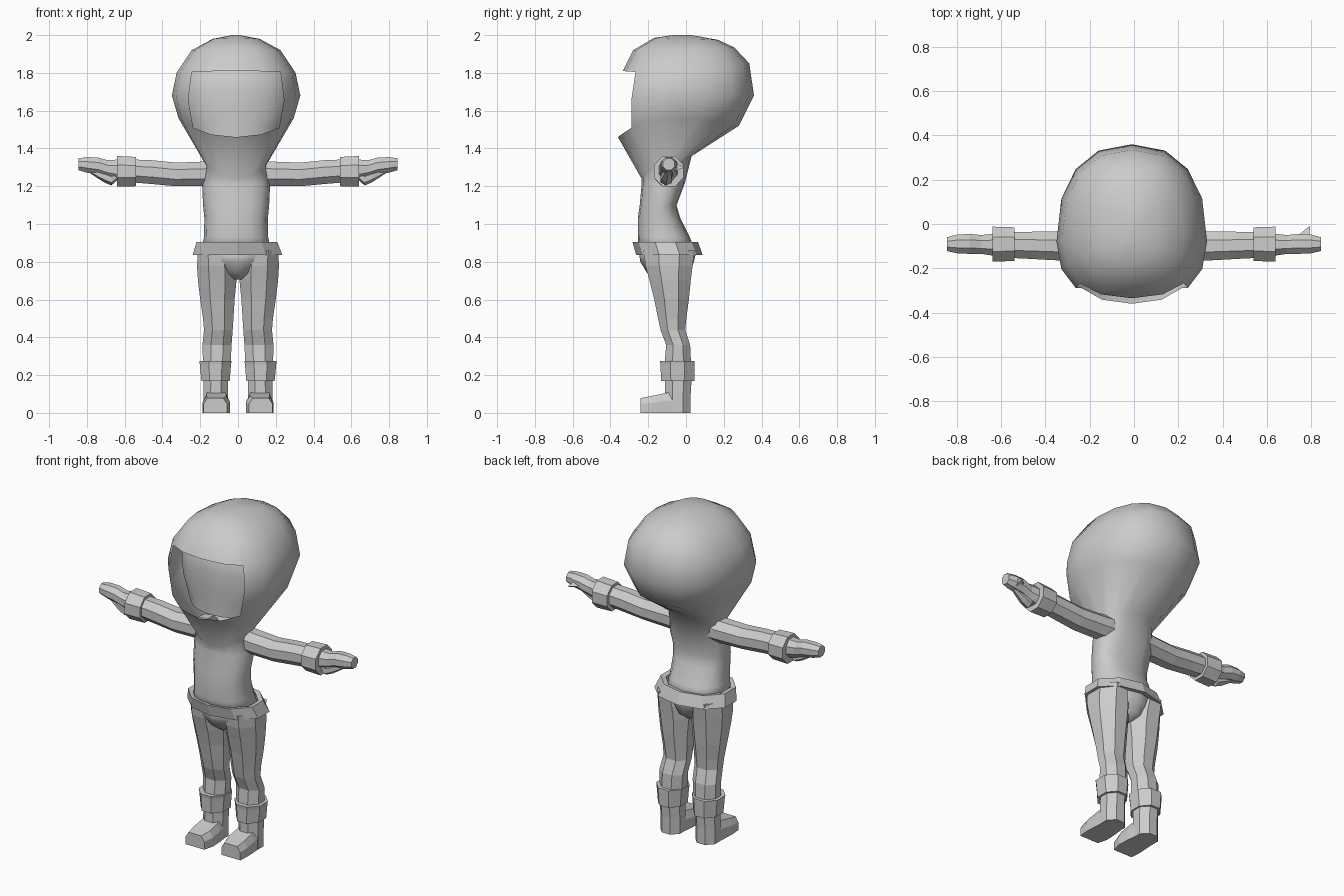
import bpy, bmesh
from math import sin, cos, pi, copysign
from mathutils import Vector


def loft(name, rings, caps=True, smooth=False, mirror=False, closed=True, skip=None):
    """Skin equal-length rings of points; skip(row, col) leaves a face out."""
    bm = bmesh.new()
    vs = [[bm.verts.new(p) for p in r] for r in rings]
    n = len(rings[0])
    for i in range(len(vs) - 1):
        for j in range(n if closed else n - 1):
            if skip and skip(i, j):
                continue
            k = (j + 1) % n
            bm.faces.new((vs[i][j], vs[i][k], vs[i + 1][k], vs[i + 1][j]))
    if caps:
        bm.faces.new(vs[0][::-1])
        bm.faces.new(vs[-1])
    bmesh.ops.remove_doubles(bm, verts=bm.verts, dist=1e-4)
    loose = [v for v in bm.verts if not v.link_faces]
    bmesh.ops.delete(bm, geom=loose, context='VERTS')
    bmesh.ops.recalc_face_normals(bm, faces=bm.faces)
    me = bpy.data.meshes.new(name)
    bm.to_mesh(me)
    bm.free()
    ob = bpy.data.objects.new(name, me)
    bpy.context.collection.objects.link(ob)
    for p in me.polygons:
        p.use_smooth = smooth
    if mirror:
        ob.modifiers.new("mirror", 'MIRROR').use_clip = False
    return ob


def box_ring(axis, t, a0, a1, b0, b1, n=8):
    """n-gon with flat sides fitted in a box, at position t on the axis."""
    out = []
    for i in range(n):
        w = 2 * pi * (i + 0.5) / n
        a = (a0 + a1) / 2 + (a1 - a0) / 2 * cos(w) / cos(pi / n)
        b = (b0 + b1) / 2 + (b1 - b0) / 2 * sin(w) / cos(pi / n)
        out.append(Vector((t, a, b) if axis == 'x' else (a, b, t)))
    return out


def tube(name, axis, rows, n=8, **kw):
    return loft(name, [box_ring(axis, *r, n=n) for r in rows], **kw)


def power(v, e=0.85):
    return copysign(abs(v) ** e, v)


def body_ring(zf, zs, zb, yf, yb, hw, yc, n=16):
    """Egg-shaped section with separate front, side and back heights."""
    out = []
    for i in range(n):
        w = 2 * pi * i / n
        c = cos(w)
        end_z, end_y = (zf, yf) if c > 0 else (zb, yb)
        out.append(Vector((-0.01 + hw * power(sin(w)),
                           yc + (end_y - yc) * abs(power(c)),
                           zs + (end_z - zs) * c * c)))
    return out


# hooded body: torso, neck and hood in one skin with a face opening
body_rows = [
    (0.86, 0.86, 0.86, -0.25, 0.05, 0.185, -0.11),
    (0.93, 0.93, 0.93, -0.255, 0.02, 0.170, -0.12),
    (1.03, 1.03, 1.03, -0.255, -0.03, 0.168, -0.13),
    (1.10, 1.10, 1.10, -0.245, -0.05, 0.175, -0.13),
    (1.21, 1.21, 1.22, -0.235, -0.005, 0.180, -0.11),
    (1.24, 1.32, 1.36, -0.235, 0.03, 0.165, -0.10),
    (1.46, 1.56, 1.52, -0.36, 0.28, 0.305, -0.08),
    (1.64, 1.68, 1.68, -0.36, 0.36, 0.34, -0.08),
    (1.81, 1.80, 1.85, -0.335, 0.335, 0.315, -0.07),
    (1.92, 1.92, 1.935, -0.28, 0.255, 0.235, -0.04),
    (1.985, 1.98, 1.975, -0.17, 0.17, 0.125, -0.02),
    (2.00, 2.00, 2.00, -0.07, 0.03, 0.02, -0.02),
]
loft("hooded_body", [body_ring(*r) for r in body_rows], smooth=True,
     skip=lambda i, j: i in (6, 7) and j in (14, 15, 0, 1))

# face set back inside the hood opening
face = []
for z, depth, hw in [(1.44, 0.17, 0.22), (1.52, 0.17, 0.25), (1.60, 0.175, 0.28),
                     (1.70, 0.175, 0.29), (1.77, 0.165, 0.285), (1.84, 0.13, 0.26)]:
    face.append([Vector((-0.01 + hw * sin(w), -0.08 - depth * cos(w), z))
                 for w in [(k - 4) / 4 * pi * 0.42 for k in range(9)]])
loft("face", face, caps=False, smooth=True, closed=False)

# belt: flared band with thickness
belt = [(0.835, -0.24, 0.235, -0.255, 0.08), (0.905, -0.22, 0.208, -0.275, 0.055),
        (0.90, -0.19, 0.18, -0.25, 0.03), (0.84, -0.20, 0.195, -0.235, 0.05),
        (0.835, -0.24, 0.235, -0.255, 0.08)]
tube("belt", 'z', belt, n=10, caps=False)

# pelvis
tube("pelvis", 'z', [
    (0.87, -0.19, 0.19, -0.245, 0.05), (0.80, -0.15, 0.15, -0.235, 0.035),
    (0.74, -0.09, 0.09, -0.20, 0.015), (0.705, -0.035, 0.035, -0.15, -0.03)],
    n=10, smooth=True)

# legs
tube("leg", 'z', [
    (0.86, 0.03, 0.212, -0.225, 0.045), (0.78, 0.01, 0.217, -0.215, 0.035),
    (0.70, 0.008, 0.212, -0.193, 0.025), (0.60, 0.018, 0.20, -0.168, 0.015),
    (0.50, 0.024, 0.185, -0.148, 0.002), (0.44, 0.028, 0.180, -0.135, -0.004),
    (0.36, 0.034, 0.188, -0.105, 0.022), (0.24, 0.04, 0.185, -0.115, 0.028)],
    mirror=True)

# boot cuffs
tube("boot_cuff", 'z', [
    (0.17, 0.044, 0.194, -0.132, 0.044), (0.255, 0.037, 0.202, -0.135, 0.046),
    (0.275, 0.034, 0.205, -0.138, 0.046)], mirror=True)

# boots: shaft and foot
tube("boot_shaft", 'z', [
    (0.18, 0.052, 0.182, -0.112, 0.030), (0.10, 0.052, 0.183, -0.112, 0.025),
    (0.0, 0.052, 0.183, -0.112, 0.025)], mirror=True)


def foot_ring(y, x0, x1, h):
    pts = [(x0, 0), (x1, 0), (x1, h * 0.6), (x1 - 0.02, h), (x0 + 0.02, h), (x0, h * 0.6)]
    return [Vector((x, y, z)) for x, z in pts]


loft("boot_foot", [foot_ring(-0.03, 0.055, 0.18, 0.12), foot_ring(-0.11, 0.045, 0.185, 0.105),
                   foot_ring(-0.18, 0.042, 0.188, 0.09), foot_ring(-0.24, 0.058, 0.183, 0.078)],
     mirror=True)

# arms
tube("arm", 'x', [
    (0.12, -0.155, -0.02, 1.20, 1.335), (0.19, -0.162, -0.025, 1.20, 1.33),
    (0.33, -0.165, -0.033, 1.20, 1.325), (0.46, -0.158, -0.035, 1.212, 1.338),
    (0.58, -0.152, -0.035, 1.222, 1.342)], mirror=True)

# glove cuffs
tube("glove_cuff", 'x', [
    (0.54, -0.167, -0.015, 1.20, 1.355), (0.64, -0.17, -0.012, 1.198, 1.36)], mirror=True)

# hands
tube("hand", 'x', [
    (0.62, -0.145, -0.042, 1.225, 1.342), (0.69, -0.135, -0.05, 1.245, 1.338),
    (0.74, -0.135, -0.045, 1.262, 1.352), (0.80, -0.132, -0.048, 1.272, 1.354),
    (0.845, -0.122, -0.06, 1.285, 1.348)], mirror=True)

# folded thumbs
tube("thumb", 'x', [
    (0.635, -0.125, -0.085, 1.24, 1.27), (0.67, -0.135, -0.075, 1.208, 1.262),
    (0.71, -0.13, -0.075, 1.225, 1.275), (0.78, -0.11, -0.08, 1.268, 1.29)],
    n=6, mirror=True)

# pointed finger tip on one hand
loft("finger_tip", [
    [Vector((0.73, -0.06, 1.30)), Vector((0.79, -0.06, 1.32)), Vector((0.79, -0.06, 1.28))],
    [Vector((0.79, -0.012, 1.302)), Vector((0.795, -0.012, 1.305)), Vector((0.795, -0.012, 1.298))]])
